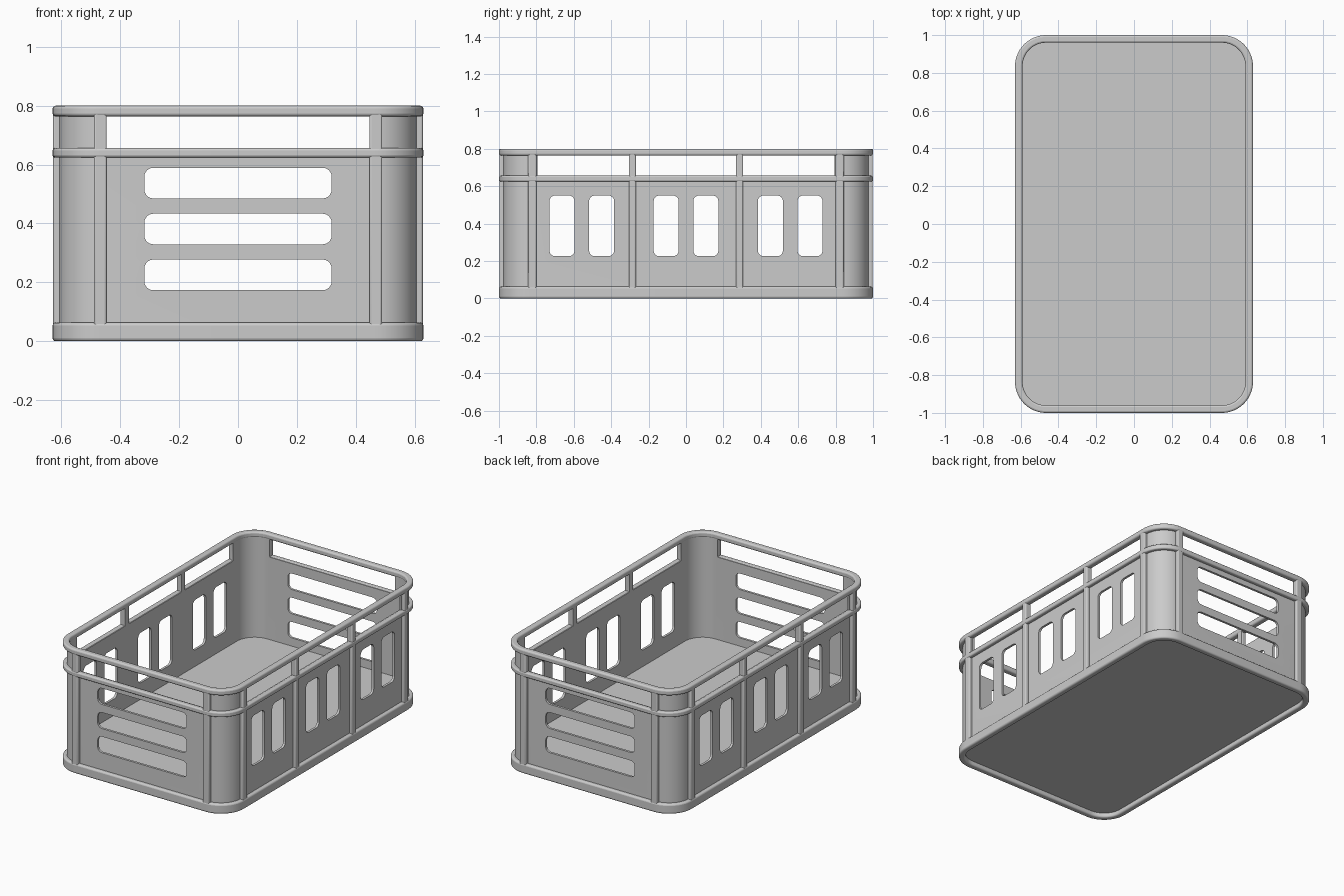
import bpy, bmesh
from math import pi, sin, cos

if "Cube" in bpy.data.objects:
    bpy.data.objects.remove(bpy.data.objects["Cube"])

HX, HY, R = 0.63, 1.0, 0.165     # outer half sizes and corner radius


def rrect(hx, hy, r, n=10):
    """Rounded rectangle outline, counter-clockwise."""
    pts = []
    for k, (sx, sy) in enumerate(((1, 1), (-1, 1), (-1, -1), (1, -1))):
        for i in range(n + 1):
            a = pi / 2 * (k + i / n)
            pts.append((sx * (hx - r) + r * cos(a), sy * (hy - r) + r * sin(a)))
    return pts


def finish(name, bm, bevel=0.0):
    bmesh.ops.recalc_face_normals(bm, faces=bm.faces)
    me = bpy.data.meshes.new(name)
    bm.to_mesh(me)
    bm.free()
    ob = bpy.data.objects.new(name, me)
    bpy.context.collection.objects.link(ob)
    if bevel:
        m = ob.modifiers.new("bevel", 'BEVEL')
        m.width, m.segments, m.limit_method = bevel, 3, 'ANGLE'
        m.angle_limit = 0.9
    return ob


def smooth(ob):
    bpy.ops.object.select_all(action='DESELECT')
    ob.select_set(True)
    bpy.context.view_layer.objects.active = ob
    bpy.ops.object.shade_smooth_by_angle(angle=0.6)


def ring(name, o, i, z0, z1, bevel=0.0):
    """Hollow rounded frame; o and i are insets from the outer size."""
    bm = bmesh.new()
    loops = []
    for d, z in ((o, z0), (o, z1), (i, z1), (i, z0)):
        loops.append([bm.verts.new((x, y, z)) for x, y in rrect(HX - d, HY - d, R - d, 14)])
    n = len(loops[0])
    for a in range(4):
        A, B = loops[a], loops[(a + 1) % 4]
        for k in range(n):
            bm.faces.new((A[k], A[(k + 1) % n], B[(k + 1) % n], B[k]))
    return finish(name, bm, bevel)


def prism(bm, pts, to3d, lo, hi):
    """Extrude a 2D outline between two depths."""
    a = [bm.verts.new(to3d(u, v, lo)) for u, v in pts]
    b = [bm.verts.new(to3d(u, v, hi)) for u, v in pts]
    bm.faces.new(a)
    bm.faces.new(b[::-1])
    n = len(a)
    for k in range(n):
        bm.faces.new((a[k], a[(k + 1) % n], b[(k + 1) % n], b[k]))


def along_y(u, v, d):
    return (u, d, v)


def along_x(u, v, d):
    return (d, u, v)


def cutter(name, holes, to3d):
    """Holes given as (u centre, half width, z low, z high, radius)."""
    bm = bmesh.new()
    for c, hw, z0, z1, r in holes:
        pts = [(u + c, v + (z0 + z1) / 2) for u, v in rrect(hw, (z1 - z0) / 2, r, 6)]
        prism(bm, pts, to3d, -1.3, 1.3)
    ob = finish(name, bm)
    ob.hide_render = True
    return ob


# Thin wall with hand openings and slots
wall = ring("wall", 0.023, 0.038, 0.04, 0.78)
end_holes = [(0, 0.447, 0.652, 0.77, 0.004)]
end_holes += [(0, 0.318, z, z + 0.104, 0.03) for z in (0.173, 0.329, 0.485)]
side_holes = [(c, hw, 0.652, 0.77, 0.004) for c, hw in ((-0.55, 0.245), (0, 0.268), (0.55, 0.245))]
side_holes += [(c + s * 0.106, 0.067, 0.226, 0.55, 0.03)
               for c in (-0.557, 0, 0.557) for s in (-1, 1)]
cutters = [cutter("end_cutter", end_holes, along_y), cutter("side_cutter", side_holes, along_x)]
bpy.context.view_layer.objects.active = wall
for c in cutters:
    m = wall.modifiers.new("cut", 'BOOLEAN')
    m.operation, m.solver, m.object = 'DIFFERENCE', 'EXACT', c
    bpy.ops.object.modifier_apply(modifier=m.name)
for c in cutters:
    bpy.data.objects.remove(c)
smooth(wall)

# Horizontal bands round the crate
smooth(ring("bottom_band", 0, 0.04, 0.0, 0.063, 0.01))
smooth(ring("middle_band", 0, 0.034, 0.624, 0.656, 0.008))
smooth(ring("top_rim", 0, 0.04, 0.764, 0.8, 0.01))

# Floor plate, raised slightly inside the bottom band
bm = bmesh.new()
prism(bm, rrect(HX - 0.034, HY - 0.034, R - 0.034, 14), lambda u, v, d: (u, v, d), 0.028, 0.12)
smooth(finish("floor", bm))

# Upright ribs on the ends and sides
bm = bmesh.new()
for s in (-1, 1):
    for c in (-0.468, 0.468):
        pts = [(c - 0.022, 0.03), (c + 0.022, 0.03), (c + 0.022, 0.782), (c - 0.022, 0.782)]
        prism(bm, pts, along_y, s * (HY - 0.036), s * (HY - 0.002))
    for c, hw in ((-0.822, 0.022), (-0.287, 0.019), (0.287, 0.019), (0.822, 0.022)):
        pts = [(c - hw, 0.03), (c + hw, 0.03), (c + hw, 0.782), (c - hw, 0.782)]
        prism(bm, pts, along_x, s * (HX - 0.036), s * (HX - 0.002))
smooth(finish("ribs", bm, 0.007))
